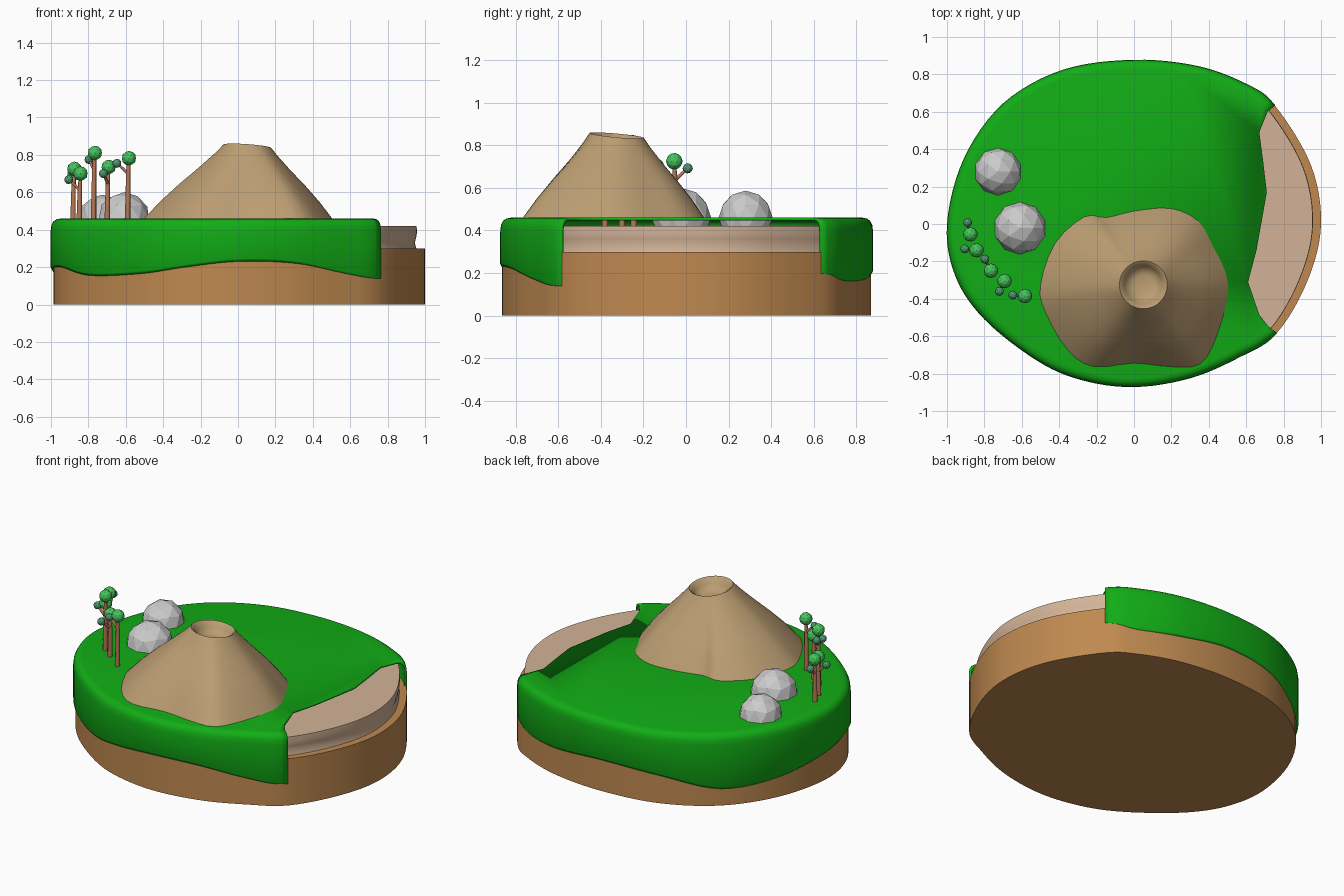
import bpy, bmesh, math
from mathutils import Vector, Matrix

if "Cube" in bpy.data.objects:
    bpy.data.objects.remove(bpy.data.objects["Cube"])


def material(name, rgb):
    m = bpy.data.materials.new(name)
    m.diffuse_color = (*rgb, 1)
    m.use_nodes = True
    m.node_tree.nodes["Principled BSDF"].inputs["Base Color"].default_value = m.diffuse_color
    return m


GREEN = material("grass", (0.006, 0.42, 0.008))
EARTH = material("earth", (0.52, 0.25, 0.08))
SAND = material("sand", (0.65, 0.45, 0.31))
HILL = material("hill", (0.50, 0.34, 0.17))
BARK = material("bark", (0.48, 0.19, 0.09))
LEAF = material("leaf", (0.06, 0.55, 0.11))
BUD = material("bud", (0.08, 0.32, 0.17))


def finish(name, bm, mat=None, smooth=None, thickness=0):
    me = bpy.data.meshes.new(name)
    bm.to_mesh(me)
    bm.free()
    ob = bpy.data.objects.new(name, me)
    bpy.context.collection.objects.link(ob)
    if mat:
        me.materials.append(mat)
    if thickness:
        s = ob.modifiers.new("thickness", 'SOLIDIFY')
        s.thickness = thickness
        s.offset = -1
    if smooth:
        bpy.ops.object.select_all(action='DESELECT')
        ob.select_set(True)
        bpy.context.view_layer.objects.active = ob
        bpy.ops.object.shade_smooth_by_angle(angle=math.radians(smooth))
    return ob


def spline(points, seg):
    """Closed Catmull-Rom curve through the points."""
    p = [Vector(q) for q in points]
    n, out = len(p), []
    for i in range(n):
        a, b, c, d = p[i - 1], p[i], p[(i + 1) % n], p[(i + 2) % n]
        for k in range(seg):
            t = k / seg
            out.append(0.5 * (2 * b + (c - a) * t + (2 * a - 5 * b + 4 * c - d) * t * t
                              + (3 * b - a - 3 * c + d) * t ** 3))
    return out


def loft(bm, rings, closed=True):
    """Join rings of points with quads, return the vertex rings."""
    vr = [[bm.verts.new(p) for p in r] for r in rings]
    for lo, hi in zip(vr, vr[1:]):
        n = len(lo)
        for i in range(n if closed else n - 1):
            j = (i + 1) % n
            bm.faces.new((lo[i], lo[j], hi[j], hi[i]))
    return vr


# Island outline, counter-clockwise from the back beach corner: x, y, height of grass hem
OUTLINE = [(.755, .635, .19), (.60, .75, .16), (.34, .845, .17), (0, .878, .20),
           (-.38, .825, .18), (-.70, .645, .11), (-.91, .35, .13), (-1, 0, .18),
           (-.955, -.28, .20), (-.80, -.51, .155), (-.52, -.73, .165), (-.28, -.835, .20),
           (0, -.872, .23), (.30, -.825, .22), (.56, -.715, .165), (.765, -.585, .13),
           (.93, -.30, .15), (1, 0, .15), (.945, .32, .17)]
SEG = 6
curve = spline(OUTLINE, SEG)

# Earth base
bm = bmesh.new()
foot = [(p.x * .9925 + .0075, p.y * .99) for p in curve]
r = loft(bm, [[(x, y, z) for x, y in foot] for z in (0, .15, .30)])
bm.faces.new(r[-1])
bm.faces.new(r[0][::-1])
finish("earth_base", bm, EARTH, 40)

# Sand layer with a slightly waisted edge
bm = bmesh.new()
r = loft(bm, [[(p.x * s, p.y * s, z) for p in curve]
              for s, z in ((.955, .295), (.945, .33), (.953, .36), (.957, .385), (.955, .42))])
bm.faces.new(r[-1])
bm.faces.new(r[0][::-1])
finish("sand_layer", bm, SAND, 40)

# Grass shell: wavy hem, rounded shoulder, top cut away along the beach
bm = bmesh.new()
arc = curve[:15 * SEG + 1]
rings = [[(p.x * .992, p.y * .992, p.z) for p in arc],
         [(p.x, p.y, p.z + .014) for p in arc]]
for s, z in ((1, .395), (.996, .425), (.985, .445), (.968, .456), (.945, .46)):
    rings.append([(p.x * s, p.y * s, z) for p in arc])
r = loft(bm, rings, closed=False)
shore = [(.67, -.485), (.61, -.31), (.655, -.14), (.68, 0), (.71, .17), (.69, .34), (.67, .49)]
bm.faces.new(r[-1] + [bm.verts.new((x, y, .46)) for x, y in shore])
finish("grass_cover", bm, GREEN, 40, thickness=.014)

# Hill with crater
FOOT = [(.51, -.37), (.49, -.24), (.43, -.12), (.35, .02), (.20, .09), (0, .075), (-.15, .04),
        (-.27, .045), (-.43, -.10), (-.51, -.33), (-.48, -.48), (-.36, -.68), (-.22, -.77),
        (0, -.75), (.20, -.77), (.36, -.755), (.45, -.60)]
base = spline([(x, y, 0) for x, y in FOOT], 3)
C = Vector((.05, -.325, 0))


def rim(p, s):
    return C + (p - C).normalized() * .128 * s


def tilt(q):
    return .846 - .07 * (q.x - C.x) - .09 * (q.y - C.y)


rings = []
for t, u in ((0, 0), (.22, .25), (.45, .475), (.7, .70), (.9, .89), (1, 1)):
    ring = []
    for p in base:
        q = p.lerp(rim(p, 1), t)
        top = tilt(rim(p, 1))
        ring.append((q.x, q.y, .45 + (top - .45) * u))
    rings.append(ring)
for s, d in ((.9, .008), (.78, .035), (.62, .06), (.4, .07)):
    rings.append([(*rim(p, s).xy, tilt(rim(p, s)) - d) for p in base])
bm = bmesh.new()
r = loft(bm, rings)
bm.faces.new(r[-1])
finish("hill", bm, HILL, 45)


# Faceted balls for boulders and foliage
def ball(name, pos, rad, mat=None):
    bm = bmesh.new()
    bmesh.ops.create_icosphere(bm, subdivisions=2, radius=rad, matrix=Matrix.Translation(pos))
    return finish(name, bm, mat)


ball("boulder_back", (-.727, .28, .46), .127)
ball("boulder_front", (-.61, -.022, .46), .14)


def stick(name, a, b, r1, r2):
    a, b = Vector(a), Vector(b)
    d = b - a
    m = Matrix.Translation((a + b) / 2) @ d.to_track_quat('Z', 'Y').to_matrix().to_4x4()
    bm = bmesh.new()
    bmesh.ops.create_cone(bm, cap_ends=True, segments=8, radius1=r1, radius2=r2,
                          depth=d.length, matrix=m)
    finish(name, bm, BARK, 50)


# Trees: crown position, side bud position
TREES = [((-.875, -.055, .725), (-.89, .008, .692)), ((-.842, -.14, .70), (-.905, -.133, .668)),
         ((-.765, -.25, .81), (-.797, -.188, .775)), ((-.692, -.305, .735), (-.72, -.36, .70)),
         ((-.583, -.385, .782), (-.648, -.38, .755))]
for i, (crown, bud) in enumerate(TREES, 1):
    x, y, z = crown
    fork = (x - .004, y + .003, bud[2] - .055)
    stick(f"tree_{i}_trunk", (x - .008, y + .005, .41), fork, .016, .012)
    stick(f"tree_{i}_top", fork, crown, .012, .008)
    stick(f"tree_{i}_branch", fork, bud, .009, .006)
    ball(f"tree_{i}_crown", crown, .039, LEAF)
    ball(f"tree_{i}_bud", bud, .024, BUD)
